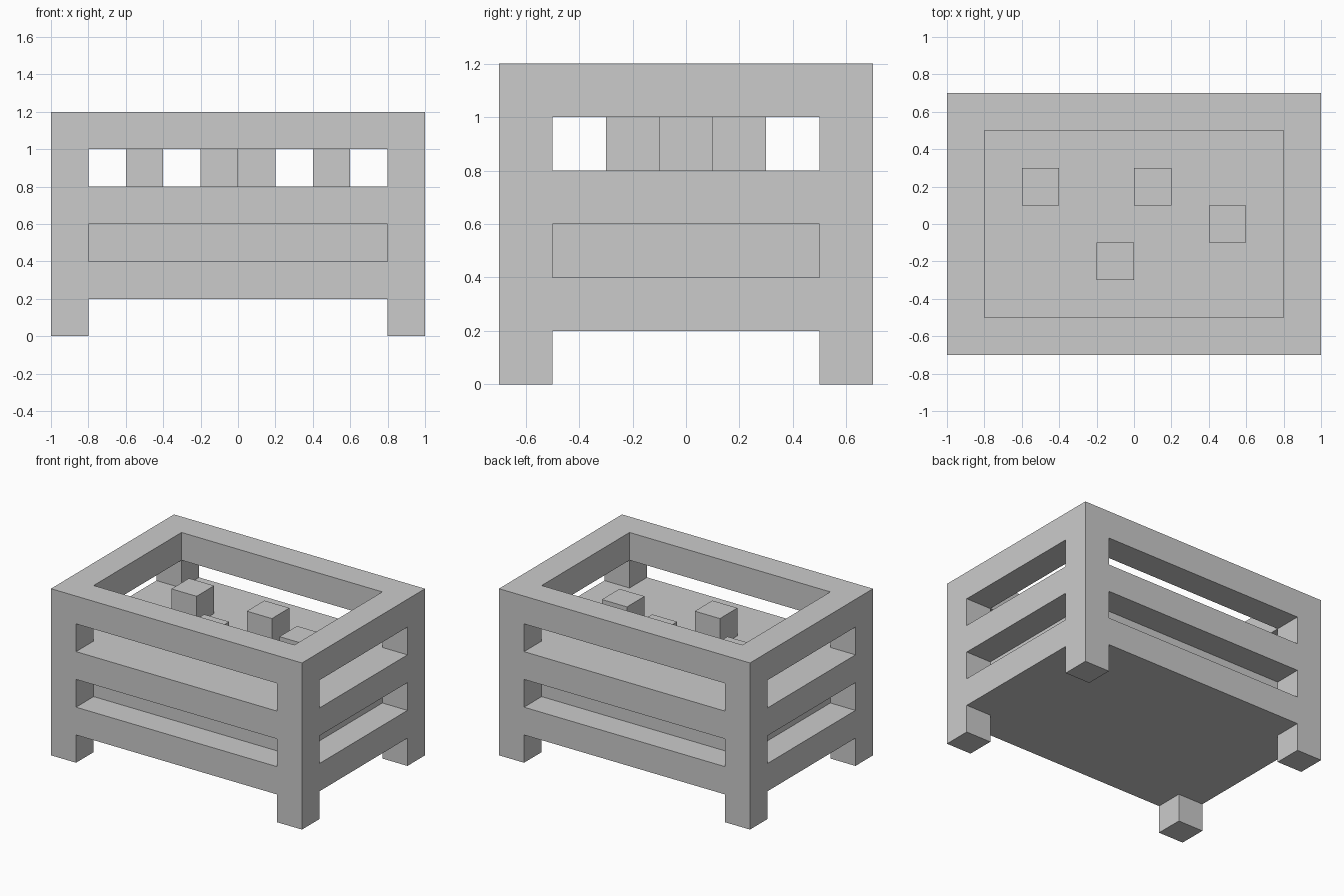
import bpy

if "Cube" in bpy.data.objects:
    bpy.data.objects.remove(bpy.data.objects["Cube"])


def box(name, x0, x1, y0, y1, z0, z1):
    """Axis-aligned box from its limits."""
    bpy.ops.mesh.primitive_cube_add(size=1)
    ob = bpy.context.object
    ob.name = ob.data.name = name
    size = (x1 - x0, y1 - y0, z1 - z0)
    centre = ((x0 + x1) / 2, (y0 + y1) / 2, (z0 + z1) / 2)
    for v in ob.data.vertices:
        v.co = [c + s * k for c, s, k in zip(centre, size, v.co)]
    return ob


def carve(target, *limits):
    """Cut a box-shaped hole out of the target."""
    cutter = box("cutter", *limits)
    cutter.hide_render = True
    mod = target.modifiers.new("cut", 'BOOLEAN')
    mod.operation = 'DIFFERENCE'
    mod.solver = 'EXACT'
    mod.object = cutter
    bpy.context.view_layer.objects.active = target
    bpy.ops.object.modifier_apply(modifier=mod.name)
    bpy.data.objects.remove(cutter)


# Planter body: outer block
planter = box("planter_crate", -1, 1, -0.7, 0.7, 0, 1.2)

# Well above the soil level
carve(planter, -0.8, 0.8, -0.5, 0.5, 0.8, 1.5)

# Gaps between the feet and see-through gaps under the top rail
for z0, z1 in ((-0.3, 0.2), (0.8, 1.0)):
    carve(planter, -0.8, 0.8, -1, 1, z0, z1)
    carve(planter, -1.3, 1.3, -0.5, 0.5, z0, z1)

# Shallow recesses between the lower rails
for s in (-1, 1):
    carve(planter, -0.8, 0.8, *sorted((s * 0.5, s * 1.0)), 0.4, 0.6)
    carve(planter, *sorted((s * 0.8, s * 1.3)), -0.5, 0.5, 0.4, 0.6)

# Small cubes standing on the inner floor
for i, (x, y) in enumerate(((-0.5, 0.2), (0.1, 0.2), (-0.1, -0.2), (0.5, 0.0))):
    box(f"small_cube_{i + 1}", x - 0.1, x + 0.1, y - 0.1, y + 0.1, 0.8, 1.0)
